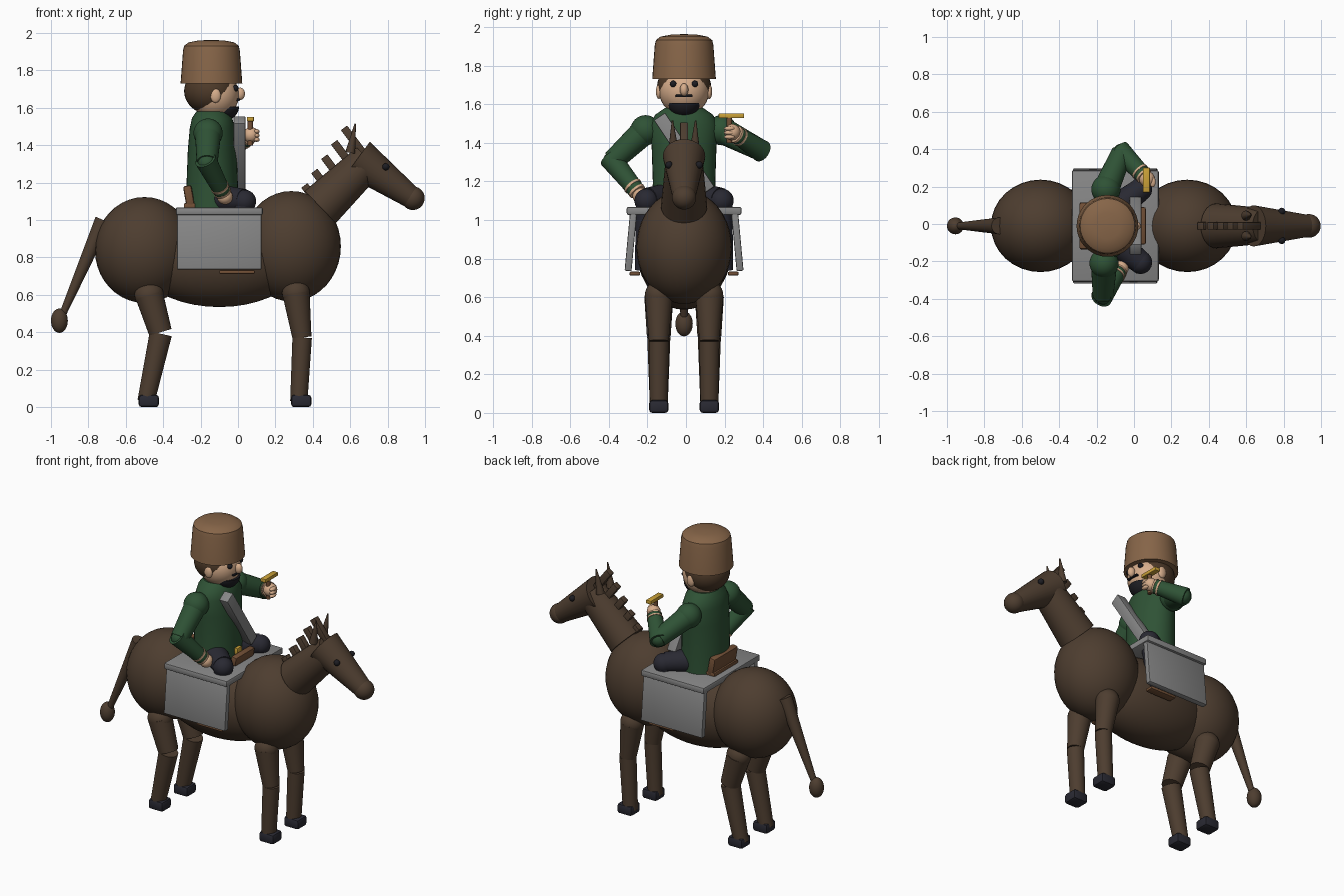
import bpy, bmesh, math
from mathutils import Vector, Matrix

old = bpy.data.objects.get("Cube")
if old:
    bpy.data.objects.remove(old, do_unlink=True)

SHIFT = Vector((0, -0.01, 0))


def material(name, *rgb):
    m = bpy.data.materials.new(name)
    m.use_nodes = True
    m.diffuse_color = (*rgb, 1)
    m.node_tree.nodes["Principled BSDF"].inputs["Base Color"].default_value = (*rgb, 1)
    return m


COAT = material("dark brown coat", .075, .047, .029)
NAVY = material("navy", .022, .022, .032)
GREY = material("grey", .24, .24, .24)
GREEN = material("green cloth", .028, .085, .036)
FUR = material("tan fur", .24, .13, .065)
SKIN = material("skin", .68, .42, .26)
HAIR = material("hair brown", .075, .042, .022)
BLACK = material("black", .012, .012, .016)
GOLD = material("gold", .6, .36, .04)
LEATHER = material("leather", .17, .08, .037)


def finish(name, bm, mat, matrix=Matrix()):
    bm.transform(matrix)
    bmesh.ops.recalc_face_normals(bm, faces=bm.faces)
    mesh = bpy.data.meshes.new(name)
    bm.to_mesh(mesh)
    bm.free()
    mesh.materials.append(mat)
    for p in mesh.polygons:
        p.use_smooth = True
    mesh.set_sharp_from_angle(angle=math.radians(35))
    ob = bpy.data.objects.new(name, mesh)
    ob.location = SHIFT
    bpy.context.collection.objects.link(ob)
    return ob


def ball(name, c, r, mat, lower_half=False):
    bm = bmesh.new()
    bmesh.ops.create_uvsphere(bm, u_segments=32, v_segments=20, radius=1)
    if lower_half:
        bmesh.ops.bisect_plane(bm, geom=bm.verts[:] + bm.edges[:] + bm.faces[:],
                               plane_co=(0, 0, 0), plane_no=(0, 0, 1), clear_outer=True)
        bmesh.ops.holes_fill(bm, edges=bm.edges[:])
    r = r if isinstance(r, tuple) else (r, r, r)
    return finish(name, bm, mat, Matrix.Translation(c) @ Matrix.Diagonal((*r, 1)))


def cone(name, a, b, r1, r2, mat, sides=28):
    a, b = Vector(a), Vector(b)
    bm = bmesh.new()
    bmesh.ops.create_cone(bm, cap_ends=True, segments=sides, radius1=r1, radius2=r2,
                          depth=(b - a).length)
    turn = (b - a).to_track_quat('Z', 'Y').to_matrix().to_4x4()
    return finish(name, bm, mat, Matrix.Translation((a + b) / 2) @ turn)


def box(name, c, size, mat, turn=0, axis='Y', bevel=.006):
    bm = bmesh.new()
    bmesh.ops.create_cube(bm, size=1)
    bm.transform(Matrix.Diagonal((*size, 1)))
    bmesh.ops.bevel(bm, geom=bm.edges[:], offset=bevel, segments=2, affect='EDGES', profile=.5)
    return finish(name, bm, mat,
                  Matrix.Translation(c) @ Matrix.Rotation(math.radians(turn), 4, axis))


def loft(name, x, rings, mat, sides=36):
    """Stack of ellipses given as (z, x radius, y radius)."""
    bm = bmesh.new()
    loops = []
    for z, rx, ry in rings:
        loops.append([bm.verts.new((x + rx * math.cos(t), ry * math.sin(t), z))
                      for t in (2 * math.pi * i / sides for i in range(sides))])
    for lo, hi in zip(loops, loops[1:]):
        for i in range(sides):
            j = (i + 1) % sides
            bm.faces.new((lo[i], lo[j], hi[j], hi[i]))
    bm.faces.new(loops[0])
    bm.faces.new(loops[-1])
    return finish(name, bm, mat)


# Horse body
ball("hindquarters", (-.5, 0, .84), (.265, .247, .283), COAT)
ball("chest", (.285, 0, .86), (.265, .247, .295), COAT)
ball("barrel", (-.1, 0, .8), (.45, .228, .265), COAT)

# Horse neck and head
cone("horse_neck", (.44, 0, 1.07), (.7, 0, 1.32), .12, .095, COAT)
cone("horse_head", (.64, 0, 1.33), (.935, 0, 1.115), .11, .058, COAT)
ball("muzzle", (.935, 0, 1.117), .063, COAT)

# Mane tufts along the back of the neck
for i in range(5):
    length = .12 + .012 * i
    tip = Vector((.355 + .053 * i, 0, 1.185 + .077 * i))
    lean = Vector((-.6, 0, .8))
    box(f"mane_tuft_{i + 1}", tip - lean * length / 2, (.042, .04, length), COAT, -37, bevel=.003)

# Tail
cone("tail", (-.72, 0, 1.0), (-.94, 0, .49), .045, .018, COAT)
ball("tail_tuft", (-.955, 0, .462), (.045, .045, .065), COAT)

for side, s in (("left", 1), ("right", -1)):
    y = .131 * s
    # Ears and eyes of the horse
    cone(f"horse_ear_{side}", (.6, .055 * s, 1.36), (.627, .06 * s, 1.515), .027, .004, COAT, 12)
    ball(f"horse_eye_{side}", (.79, .078 * s, 1.285), .019, BLACK)

    # Legs and hooves
    ball(f"shoulder_{side}", (.31, y, .61), (.074, .072, .075), COAT)
    cone(f"front_upper_leg_{side}", (.31, y, .61), (.342, y, .372), .073, .051, COAT)
    cone(f"front_lower_leg_{side}", (.343, y, .372), (.325, y, .03), .052, .046, COAT)
    ball(f"haunch_{side}", (-.475, y, .6), (.078, .072, .075), COAT)
    cone(f"hind_upper_leg_{side}", (-.475, y, .6), (-.415, y, .4), .075, .062, COAT)
    cone(f"hind_lower_leg_{side}", (-.413, y, .392), (-.492, y, .03), .06, .046, COAT)
    for part, x in (("front", .338), ("hind", -.477)):
        box(f"{part}_hoof_{side}", (x, y, .033), (.108, .1, .066), NAVY, bevel=.016)

    # Slanted side panel with a strap below it
    box(f"side_panel_{side}", (-.1, .276 * s, .89), (.45, .036, .31), GREY, 5.3 * s, 'X')
    box(f"panel_strap_{side}", (-.005, .255 * s, .722), (.19, .055, .02), LEATHER)

    # Rider legs
    ball(f"hip_{side}", (-.1, .09 * s, 1.11), .075, NAVY)
    cone(f"thigh_{side}", (-.1, .09 * s, 1.115), (.03, .19 * s, 1.105), .075, .062, NAVY)
    ball(f"knee_{side}", (.035, .195 * s, 1.1), .062, NAVY)
    cone(f"shin_{side}", (.035, .195 * s, 1.1), (0, .215 * s, .74), .055, .04, NAVY)

# Platform and saddle
box("platform", (-.1, 0, 1.047), (.465, .595, .042), GREY, bevel=.01)
box("saddle_pad", (-.125, 0, 1.075), (.33, .25, .03), LEATHER)
box("saddle_cantle", (-.262, 0, 1.125), (.045, .25, .12), LEATHER, -10, bevel=.012)
box("saddle_pommel", (.04, 0, 1.1), (.04, .2, .06), LEATHER, 10, bevel=.01)

# Rider torso, belt buckle and shoulder strap
loft("torso", -.138, [(1.06, .142, .165), (1.2, .137, .162), (1.38, .13, .168),
                      (1.49, .12, .178), (1.545, .108, .15), (1.58, .085, .1)], GREEN)
box("belt_buckle", (.008, 0, 1.13), (.025, .05, .045), GOLD)
strap_tilt = math.degrees(math.atan2(.26, .39))
box("shoulder_strap", (.008, 0, 1.345), (.064, .07, .46), GREY, strap_tilt, 'X')

# Rider arms, from shoulder through elbow to hand
ARMS = {"right": ((-.16, -.2, 1.465), (-.165, -.37, 1.305), (-.07, -.225, 1.125)),
        "left": ((-.15, .195, 1.465), (-.065, .39, 1.365), (.07, .25, 1.455))}
for side, joints in ARMS.items():
    top, elbow, hand = map(Vector, joints)
    ball(f"arm_shoulder_{side}", top, .078, GREEN)
    cone(f"upper_arm_{side}", top, elbow, .07, .056, GREEN)
    ball(f"elbow_{side}", elbow, .05, GREEN)
    cone(f"forearm_{side}", elbow - (hand - elbow) * .1, elbow.lerp(hand, .87), .058, .044, GREEN)
    for i, t in enumerate((.7, .84)):
        cone(f"cuff_band_{side}_{i + 1}", elbow.lerp(hand, t), elbow.lerp(hand, t + .05),
             .05 - .003 * i, .049 - .003 * i, SKIN)
    ball(f"hand_{side}", hand, .042, SKIN)
for i in range(3):
    ball(f"left_finger_{i + 1}", (.1, .235, 1.43 + .022 * i), (.016, .028, .012), SKIN)

# Held object with a gold bar on a stem
cone("held_stem", (.066, .235, 1.4), (.066, .235, 1.535), .014, .014, LEATHER, 16)
box("held_bar", (.066, .245, 1.54), (.038, .132, .024), GOLD, bevel=.004)

# Rider head
ball("face", (-.125, 0, 1.67), .13, SKIN)
ball("hair", (-.148, 0, 1.69), (.14, .14, .125), HAIR)
ball("beard", (-.073, 0, 1.607), (.078, .083, .075), BLACK, lower_half=True)
ball("nose", (.012, 0, 1.675), (.025, .022, .033), SKIN)
box("moustache", (0, 0, 1.643), (.02, .088, .012), BLACK, bevel=.003)
for side, s in (("left", 1), ("right", -1)):
    ball(f"rider_eye_{side}", (-.014, .056 * s, 1.705), .017, BLACK)
    ball(f"rider_ear_{side}", (-.12, .13 * s, 1.665), (.028, .016, .038), SKIN)

# Tall fur hat with a rounded crown
loft("fur_hat", -.142, [(1.73, .165, .165), (1.905, .152, .152), (1.932, .146, .146),
                        (1.95, .122, .122), (1.96, .07, .07), (1.963, .01, .01)], FUR)
